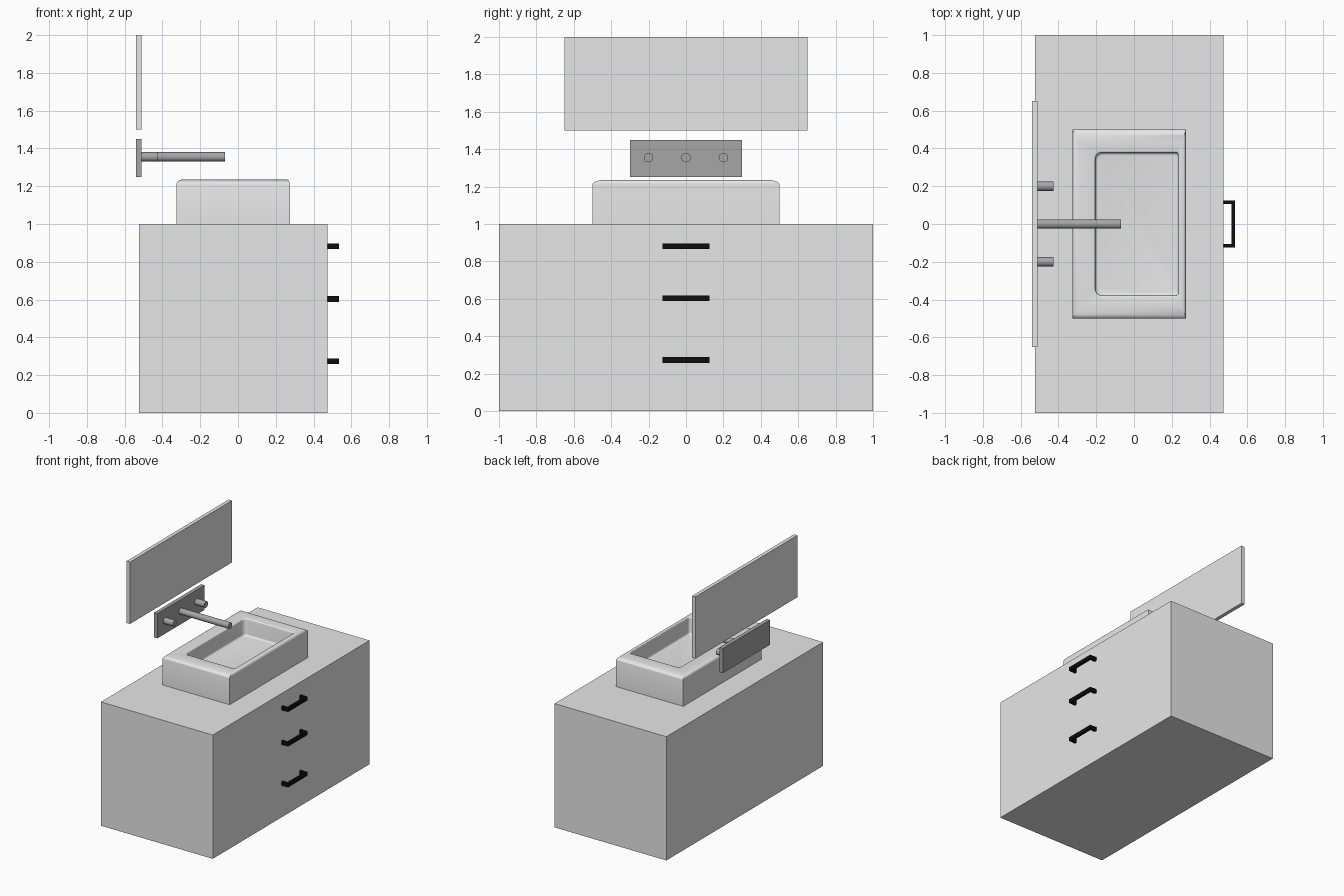
import bpy, bmesh, math

if "Cube" in bpy.data.objects:
    bpy.data.objects.remove(bpy.data.objects["Cube"])


def material(name, v):
    m = bpy.data.materials.new(name)
    m.diffuse_color = (v, v, v, 1)
    m.use_nodes = True
    m.node_tree.nodes["Principled BSDF"].inputs["Base Color"].default_value = m.diffuse_color
    return m


WHITE = material("pale_grey", 0.8)
METAL = material("metal_grey", 0.38)
BLACK = material("black", 0.004)


def finish(name, bm, mat, smooth=False):
    bmesh.ops.recalc_face_normals(bm, faces=bm.faces)
    me = bpy.data.meshes.new(name)
    bm.to_mesh(me)
    bm.free()
    me.materials.append(mat)
    ob = bpy.data.objects.new(name, me)
    bpy.context.collection.objects.link(ob)
    if smooth:
        bpy.ops.object.select_all(action='DESELECT')
        ob.select_set(True)
        bpy.context.view_layer.objects.active = ob
        bpy.ops.object.shade_smooth_by_angle(angle=math.radians(35))
    return ob


def add_box(bm, x, y, z):
    vs = bmesh.ops.create_cube(bm, size=1)["verts"]
    for v in vs:
        for i, (a, b) in enumerate((x, y, z)):
            v.co[i] = (a + b) / 2 + v.co[i] * (b - a)


def box(name, x, y, z, mat):
    bm = bmesh.new()
    add_box(bm, x, y, z)
    return finish(name, bm, mat)


def rod(name, x0, x1, y, z, r, mat):
    bm = bmesh.new()
    vs = bmesh.ops.create_cone(bm, cap_ends=True, segments=32, radius1=r,
                               radius2=r, depth=x1 - x0)["verts"]
    for v in vs:
        a, b, c = v.co
        v.co = ((x0 + x1) / 2 + c, y + b, z + a)
    return finish(name, bm, mat, True)


# Cabinet, mirror and tap back plate
box("cabinet", (-0.525, 0.475), (-1, 1), (0, 1), WHITE)
box("mirror", (-0.54, -0.51), (-0.65, 0.65), (1.5, 2), WHITE)
box("tap_plate", (-0.54, -0.51), (-0.3, 0.3), (1.25, 1.45), METAL)

# Spout and two tap knobs
rod("spout", -0.515, -0.07, 0, 1.355, 0.025, METAL)
for side, y in (("left", -0.2), ("right", 0.2)):
    rod("tap_knob_" + side, -0.515, -0.425, y, 1.355, 0.025, METAL)

# Drawer handles: a bar on two posts
for name, z in (("top", 0.882), ("middle", 0.603), ("bottom", 0.273)):
    bm = bmesh.new()
    zz = (z - 0.015, z + 0.015)
    add_box(bm, (0.515, 0.535), (-0.125, 0.125), zz)
    for y in (-0.115, 0.115):
        add_box(bm, (0.473, 0.515), (y - 0.01, y + 0.01), zz)
    finish("handle_" + name, bm, BLACK)


# Basin: stacked rectangular rings, outer wall -> rim -> bowl
def ring(bm, x0, x1, hy, z, rb=0.0, rf=0.0, n=6):
    vs = []
    for sx, sy, start in ((1, 1, 0), (-1, 1, 90), (-1, -1, 180), (1, -1, 270)):
        r = rf if sx > 0 else rb
        cx = (x1 if sx > 0 else x0) - sx * r
        for i in range(n + 1):
            a = math.radians(start + 90 * i / n)
            vs.append(bm.verts.new((cx + r * math.cos(a),
                                    sy * (hy - r) + r * math.sin(a), z)))
    return vs


bm = bmesh.new()
rings = [ring(bm, -0.325, 0.275, 0.5, 1.0)]
for i in range(9):                                   # rounded outer edge
    a = math.radians(90 * i / 8)
    c, s = 1 - math.cos(a), math.sin(a)
    rings.append(ring(bm, -0.325 + 0.035 * c, 0.275 - 0.02 * c,
                      0.5 - 0.07 * c, 1.212 + 0.024 * s))
for i in range(4):                                   # softened inner lip
    a = math.radians(30 * i)
    d = 0.008 * (1 - math.sin(a))
    rings.append(ring(bm, -0.205 - d, 0.235 + d * 0.5, 0.378 + d,
                      1.228 + 0.008 * math.cos(a), 0.035, 0.012))
for i in range(5):                                   # bowl floor fillet
    a = math.radians(22.5 * i)
    d = 0.015 * (1 - math.cos(a))
    rings.append(ring(bm, -0.205 + d, 0.235 - d, 0.378 - d,
                      1.115 - 0.015 * math.sin(a), 0.035, 0.016))
for r0, r1 in zip(rings, rings[1:]):
    for i in range(len(r0)):
        j = (i + 1) % len(r0)
        bm.faces.new((r0[i], r0[j], r1[j], r1[i]))
bm.faces.new(rings[-1])
bm.faces.new(rings[0])
bmesh.ops.remove_doubles(bm, verts=bm.verts, dist=1e-5)
finish("basin", bm, WHITE, True)
